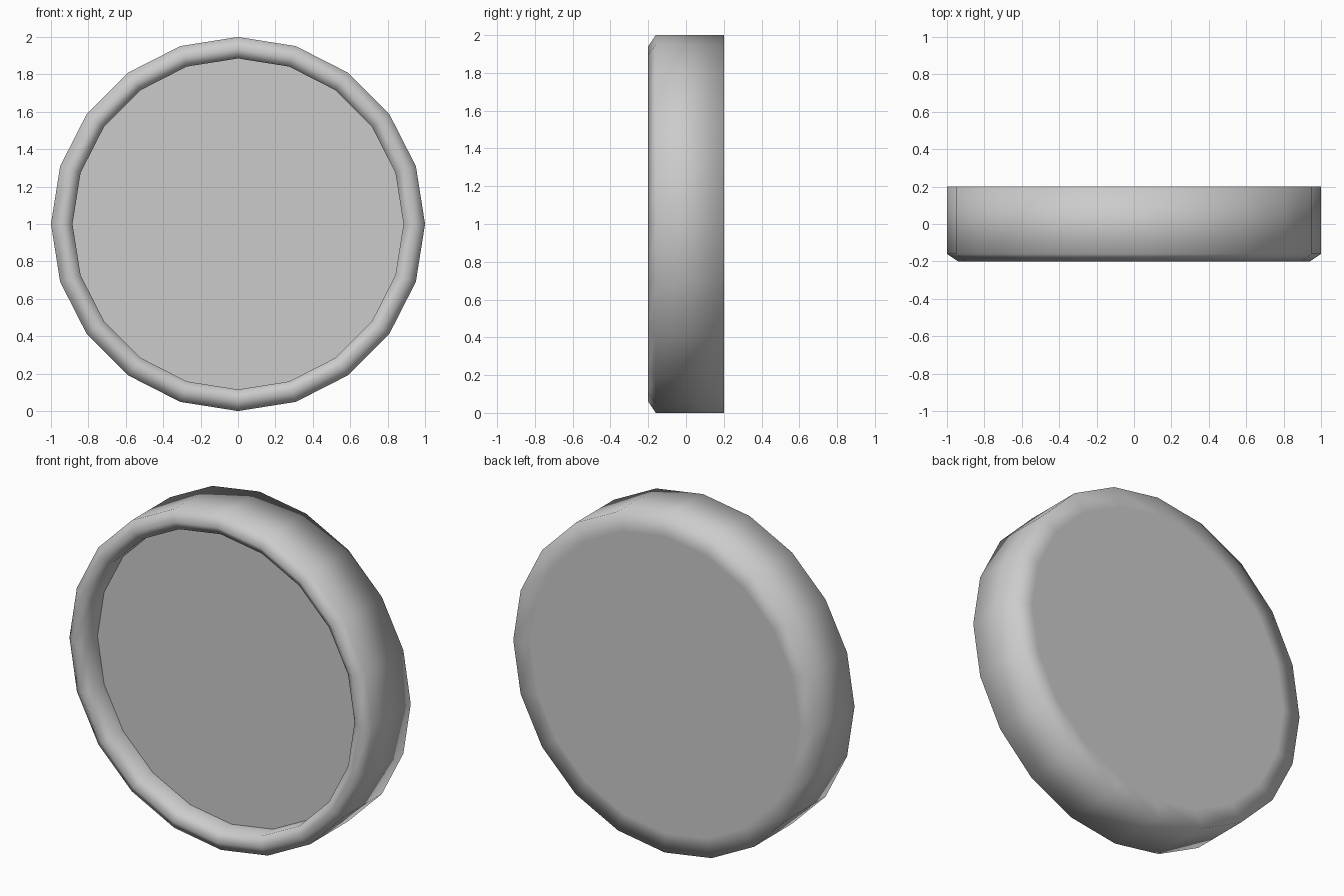
import bpy, bmesh, math

if "Cube" in bpy.data.objects:
    bpy.data.objects.remove(bpy.data.objects["Cube"])

SIDES = 20


def ring(bm, radius, y):
    """Ring of vertices around the y axis, centred at z = 1."""
    return [bm.verts.new((radius * math.cos(2 * math.pi * i / SIDES), y,
                          1 + radius * math.sin(2 * math.pi * i / SIDES)))
            for i in range(SIDES)]


def finish(bm, name, smooth):
    mesh = bpy.data.meshes.new(name)
    for f in bm.faces:
        f.smooth = smooth
    bm.to_mesh(mesh)
    bm.free()
    obj = bpy.data.objects.new(name, mesh)
    bpy.context.collection.objects.link(obj)
    return obj


# Round casing: inner wall, rounded rim, outer side, flat back
profile = [(0.885, -0.06), (0.885, -0.165), (0.94, -0.2),
           (1.0, -0.16), (1.0, 0.2), (0.885, 0.2)]
bm = bmesh.new()
rings = [ring(bm, r, y) for r, y in profile]
for a, b in zip(rings, rings[1:]):
    for j in range(SIDES):
        k = (j + 1) % SIDES
        bm.faces.new((a[j], b[j], b[k], a[k]))
bm.faces.new(rings[-1][::-1])
finish(bm, "casing", True)

# Recessed flat front panel
bm = bmesh.new()
bm.faces.new(ring(bm, 0.885, -0.06))
finish(bm, "front_panel", False)
